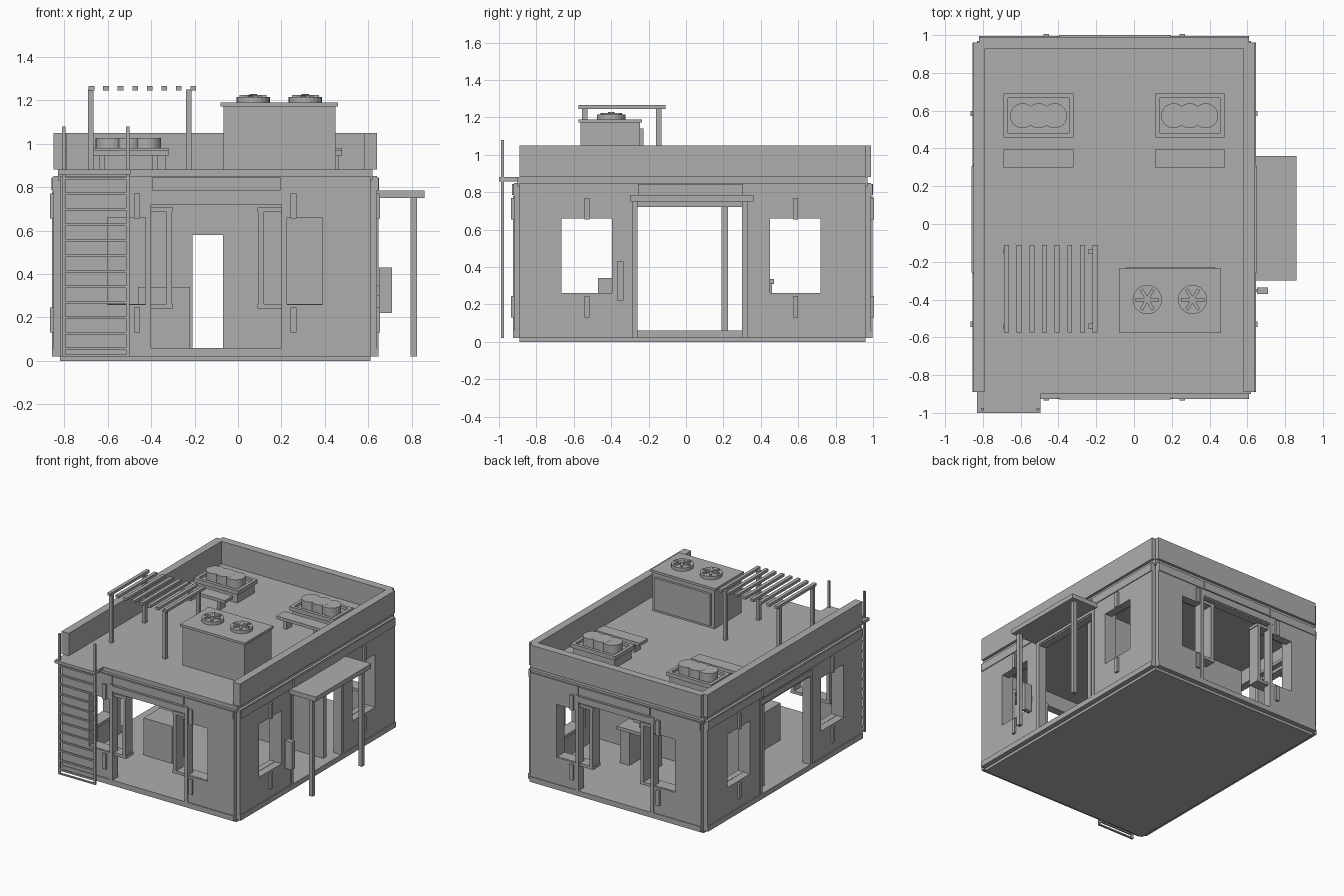
import bpy, bmesh, math
from mathutils import Vector

cube = bpy.data.objects.get("Cube")
if cube:
    bpy.data.objects.remove(cube, do_unlink=True)

grey = bpy.data.materials.new("plain grey")
grey.use_nodes = True
grey.diffuse_color = (0.42, 0.42, 0.42, 1)
grey.node_tree.nodes["Principled BSDF"].inputs["Base Color"].default_value = grey.diffuse_color


def finish(name, bm):
    bmesh.ops.recalc_face_normals(bm, faces=bm.faces)
    mesh = bpy.data.meshes.new(name)
    bm.to_mesh(mesh)
    bm.free()
    mesh.materials.append(grey)
    obj = bpy.data.objects.new(name, mesh)
    bpy.context.collection.objects.link(obj)
    return obj


def box(name, xs, ys, zs):
    bm = bmesh.new()
    bmesh.ops.create_cube(bm, size=1)
    for v in bm.verts:
        v.co = Vector([r[0] if c < 0 else r[1] for c, r in zip(v.co, (xs, ys, zs))])
    return finish(name, bm)


def cylinder(name, x, y, z0, z1, radius, sides=24):
    bm = bmesh.new()
    bmesh.ops.create_cone(bm, cap_ends=True, segments=sides, radius1=radius,
                          radius2=radius, depth=z1 - z0)
    bmesh.ops.translate(bm, verts=bm.verts, vec=(x, y, (z0 + z1) / 2))
    return finish(name, bm)


def wall(name, side, span, out, inn, zs, holes):
    """Slab with rectangular holes (u0, u1, z0, z1); side 'x' faces along x."""
    us = sorted({*span, *[h[i] for h in holes for i in (0, 1)]})
    vs = sorted({*zs, *[h[i] for h in holes for i in (2, 3)]})

    def point(u, v):
        return (out, u, v) if side == 'x' else (u, out, v)
    bm = bmesh.new()
    for u0, u1 in zip(us, us[1:]):
        for v0, v1 in zip(vs, vs[1:]):
            u, v = (u0 + u1) / 2, (v0 + v1) / 2
            if not any(h[0] < u < h[1] and h[2] < v < h[3] for h in holes):
                bm.faces.new([bm.verts.new(point(*p)) for p in
                              ((u0, v0), (u1, v0), (u1, v1), (u0, v1))])
    bmesh.ops.remove_doubles(bm, verts=bm.verts, dist=1e-5)
    new = bmesh.ops.extrude_face_region(bm, geom=bm.faces[:], use_keep_orig=True)
    move = (inn - out, 0, 0) if side == 'x' else (0, inn - out, 0)
    bmesh.ops.translate(bm, vec=move, verts=[g for g in new["geom"]
                                             if isinstance(g, bmesh.types.BMVert)])
    return finish(name, bm)


def plate(name, side, us, ds, zs):
    """Box placed along a wall: us along it, ds across it."""
    ds = sorted(ds)
    return box(name, ds, us, zs) if side == 'x' else box(name, us, ds, zs)


# Base and roof slabs
LEFT, RIGHT, FRONT, BACK = -0.85, 0.64, -0.92, 0.99
box("base_slab", (-0.82, 0.61), (-0.89, 0.96), (0, 0.06))
box("roof_slab", (-0.83, 0.62), (-0.9, 0.97), (0.83, 0.88))

# Four walls: side name, axis, outer plane, inward sign, span, doorway, window centres
WALLS = [
    ("front", 'y', FRONT, 1, (-0.82, 0.61), (-0.4, 0.2), (-0.465, 0.255)),
    ("back", 'y', BACK, -1, (-0.82, 0.61), (-0.4, 0.2), (-0.465, 0.255)),
    ("right", 'x', RIGHT, -1, (-0.89, 0.96), (-0.26, 0.31), (-0.53, 0.585)),
    ("left", 'x', LEFT, 1, (-0.89, 0.96), (-0.26, 0.31), (-0.53, 0.585)),
]
for side, axis, out, s, span, door, windows in WALLS:
    holes = [(*door, 0.06, 0.72)] + [(c - 0.135, c + 0.135, 0.26, 0.66) for c in windows]
    wall(side + "_wall", axis, span, out, out + s * 0.06, (0.02, 0.85), holes)
    proud = out - s * 0.006
    plate(side + "_skirting", axis, span, (proud, out + s * 0.03), (0.02, 0.06))
    plate(side + "_door_header", axis, (door[0] - 0.03, door[1] + 0.02),
          (proud, out + s * 0.02), (0.73, 0.77))
    # Cornice in three panels with narrow joints
    ends = [span[0], door[0], door[1], span[1]]
    for i, (a, b) in enumerate(zip(ends, ends[1:])):
        d = proud - s * 0.004 * (i == 1)
        plate(side + "_cornice", axis, (a + 0.004, b - 0.004), (d, out + s * 0.02), (0.785, 0.845))
    # Door posts
    for u in (door[0] - 0.025, door[1]):
        plate(side + "_door_post", axis, (u, u + 0.025), (proud, out + s * 0.06), (0.02, 0.78))
    # Window casings and the strips above and below
    for c in windows:
        casing = (out + s * 0.012, out + s * 0.1) if axis == 'y' else (out + s * 0.055, out + s * 0.1)
        for z in (0.24, 0.685):
            plate(side + "_window_sill", axis, (c - 0.165, c + 0.165), casing, (z, z + 0.022))
        for u in (c - 0.16, c + 0.135):
            plate(side + "_window_jamb", axis, (u, u + 0.025), casing, (0.25, 0.7))
        for z in (0.13, 0.655):
            plate(side + "_window_strip", axis, (c - 0.014, c + 0.014),
                  (out - s * 0.015, out + s * 0.02), (z, z + 0.115))
    # Parapet on three sides, the front stays open
    if side != "front":
        plate(side + "_parapet", axis, span, (out, out + s * 0.06), (0.88, 1.05))

# Interior partition, cabinet and desk
wall("partition", 'y', (-0.79, 0.58), 0.19, 0.225, (0.06, 0.83), [(-0.21, -0.07, 0.06, 0.58)])
box("cabinet", (-0.46, -0.22), (-0.47, -0.27), (0.06, 0.34))
box("desk_top", (-0.05, 0.25), (0.32, 0.47), (0.31, 0.335))
for x in (-0.03, 0.15):
    box("desk_pedestal", (x, x + 0.08), (0.33, 0.46), (0.06, 0.31))
box("screen_stand", (0.09, 0.11), (0.38, 0.4), (0.335, 0.37))
box("screen", (0.04, 0.16), (0.38, 0.395), (0.36, 0.44))

# Side canopy and wall sign
box("canopy", (RIGHT, 0.86), (-0.3, 0.36), (0.75, 0.785))
for y in (-0.29, 0.3):
    box("canopy_post", (0.795, 0.825), (y, y + 0.03), (0.02, 0.75))
box("sign_bracket", (RIGHT, 0.66), (-0.36, -0.345), (0.3, 0.35))
box("sign", (0.65, 0.71), (-0.37, -0.335), (0.22, 0.43))

# Ladder and landing
for x in (-0.81, -0.515):
    box("ladder_rail", (x, x + 0.015), (-0.988, -0.973), (0.02, 1.08))
for i in range(12):
    z = 0.055 + i * 0.0715
    box("ladder_rung", (-0.8, -0.51), (-0.987, -0.974), (z - 0.006, z + 0.006))
box("ladder_foot_rung", (-0.8, -0.51), (-0.987, -0.974), (0.02, 0.03))
box("landing", (-0.83, -0.495), (-1, -0.89), (0.858, 0.88))

# Pergola
for x in (-0.69, -0.24):
    for y in (-0.555, -0.16):
        box("pergola_post", (x, x + 0.025), (y, y + 0.028), (0.88, 1.25))
for i in range(8):
    x = -0.688 + i * 0.067
    box("pergola_slat", (x, x + 0.026), (-0.575, -0.11), (1.245, 1.265))

# Rooftop cooling unit with two fans
box("cooling_unit", (-0.067, 0.45), (-0.565, -0.245), (0.88, 1.175))
box("cooling_lid", (-0.08, 0.46), (-0.575, -0.235), (1.172, 1.19))
box("cooling_panel", (-0.04, 0.425), (-0.25, -0.228), (0.9, 1.14))
for x in (0.07, 0.31):
    cylinder("fan_housing", x, -0.4, 1.19, 1.215, 0.077)
    cylinder("fan_hub", x, -0.4, 1.215, 1.228, 0.018, 12)
    for i in range(3):
        blade = box("fan_blade", (-0.062, 0.062), (-0.009, 0.009), (1.212, 1.224))
        blade.location = (x, -0.4, 0)
        blade.rotation_euler.z = i * math.pi / 3

# Two roof planters, each with a bench
for x in (-0.69, 0.11):
    y0, y1, w = 0.457, 0.69, 0.37
    box("planter", (x + 0.015, x + w - 0.015), (y0 + 0.015, y1 - 0.015), (0.88, 0.96))
    wall_z = (0.95, 0.98)
    for y in (y0, y1 - 0.024):
        box("planter_rim", (x, x + w), (y, y + 0.024), wall_z)
    for u in (x, x + w - 0.024):
        box("planter_rim", (u, u + 0.024), (y0, y1), wall_z)
    for i in range(3):
        cylinder("shrub", x + 0.1 + i * 0.085, 0.573, 0.95 + 0.001 * i, 1.025 + 0.001 * (i % 2), 0.066)
    box("bench_seat", (x, x + w), (0.3, 0.395), (0.945, 0.968))
    for u in (x + 0.05, x + w - 0.075):
        box("bench_leg", (u, u + 0.025), (0.315, 0.38), (0.88, 0.945))
